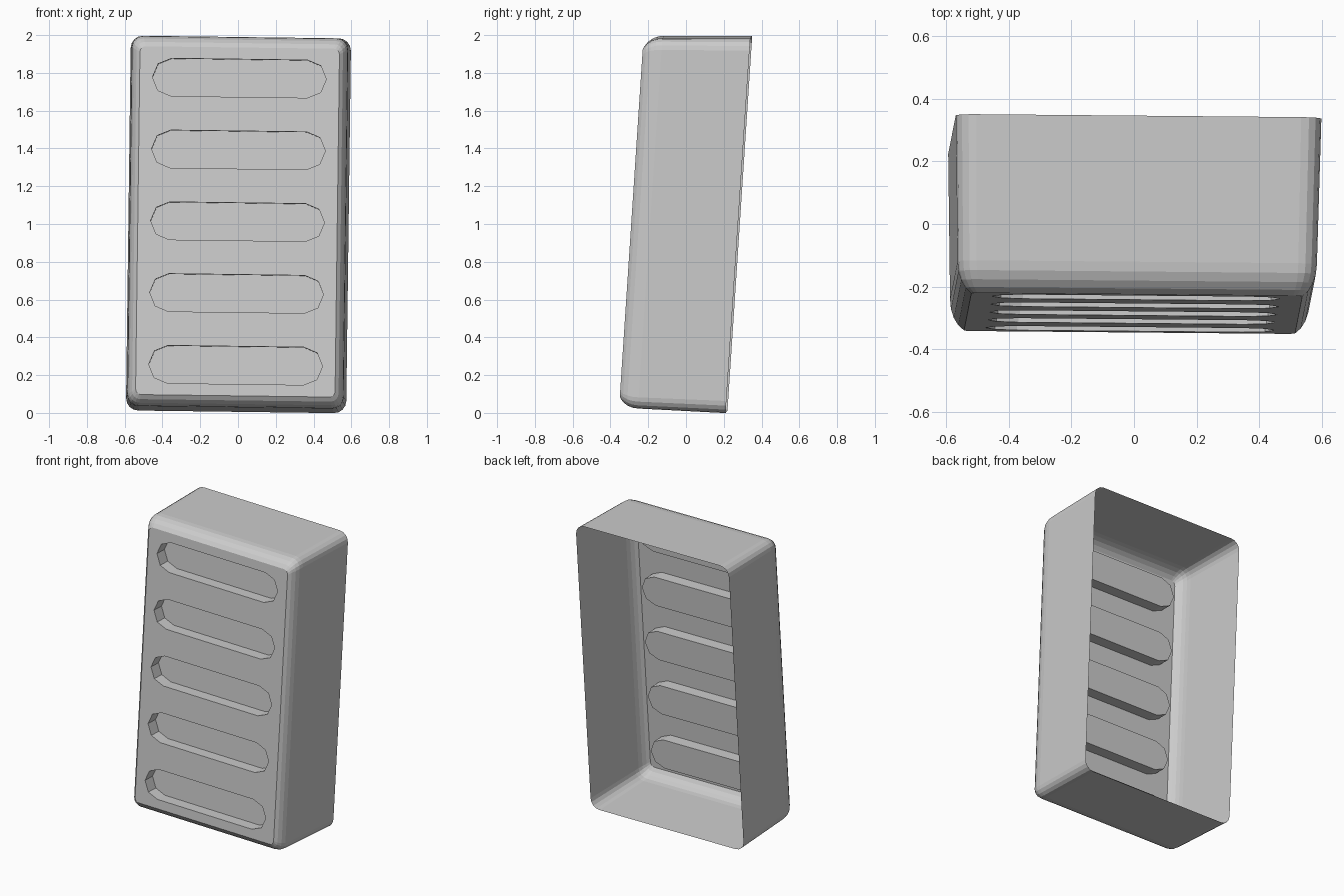
import bpy, bmesh, math
from mathutils import Matrix, Vector

cube = bpy.data.objects.get("Cube")
if cube:
    bpy.data.objects.remove(cube, do_unlink=True)

# Material
grey = bpy.data.materials.new("light_grey")
grey.use_nodes = True
grey.diffuse_color = (0.6, 0.6, 0.6, 1)
grey.node_tree.nodes["Principled BSDF"].inputs["Base Color"].default_value = (0.6, 0.6, 0.6, 1)

FRONT, REAR = -0.285, 0.28
BEVEL_DEPTH, BEVEL_STEPS = 0.1, 4
SLOT_HALF, SLOT_RADIUS, SLOT_DEPTH, SLOT_PITCH = 0.36, 0.1, 0.08, 0.38

bm = bmesh.new()


def outline(half_w, half_h, radius, y, steps):
    """Ring of vertices around a rounded rectangle facing the front."""
    ring = []
    for quarter in range(4):
        sx = 1 if quarter in (0, 3) else -1
        sz = 1 if quarter < 2 else -1
        for i in range(steps + 1):
            a = (quarter + i / steps) * math.pi / 2
            ring.append(bm.verts.new((sx * (half_w - radius) + radius * math.cos(a), y,
                                      sz * (half_h - radius) + radius * math.sin(a))))
    return ring


def bridge(a, b):
    for i in range(len(a)):
        j = (i + 1) % len(a)
        bm.faces.new((a[i], a[j], b[j], b[i]))


def ring_edges(ring):
    return [bm.edges.get((v, ring[i - 1])) or bm.edges.new((v, ring[i - 1]))
            for i, v in enumerate(ring)]


# Drafted side walls and rounded front border, open at the rear
rings = [outline(0.583, 0.992, 0.065, REAR, 4)]
t_end = math.radians(65)
for i in range(BEVEL_STEPS + 1):
    t = t_end * i / BEVEL_STEPS
    k = (1 - math.cos(t)) / (1 - math.cos(t_end))
    y = FRONT + BEVEL_DEPTH * (1 - math.sin(t) / math.sin(t_end))
    rings.append(outline(0.573 - 0.045 * k, 0.98 - 0.058 * k, 0.06 - 0.03 * k, y, 4))
for a, b in zip(rings, rings[1:]):
    bridge(a, b)
panel_edges = ring_edges(rings[-1])


# Recessed slots with faceted round ends
def slot_ring(z, y):
    ring = []
    for side in (1, -1):
        for i in range(5):
            a = math.pi * (i / 4 - 0.5)
            ring.append(bm.verts.new((side * (SLOT_HALF + SLOT_RADIUS * math.cos(a)), y,
                                      z + side * SLOT_RADIUS * math.sin(a))))
    return ring


for n in range(-2, 3):
    mouth = slot_ring(n * SLOT_PITCH, FRONT)
    floor = slot_ring(n * SLOT_PITCH, FRONT + SLOT_DEPTH)
    bridge(mouth, floor)
    bm.faces.new(floor)
    panel_edges += ring_edges(mouth)

# Front panel around the slots
bmesh.ops.triangle_fill(bm, edges=panel_edges, use_beauty=True, normal=Vector((0, -1, 0)))
bmesh.ops.dissolve_limit(bm, angle_limit=0.001, verts=[],
                         edges=[e for e in bm.edges if len(e.link_faces) == 2
                                and all(abs(v.co.y - FRONT) < 1e-5 for v in e.verts)])
bmesh.ops.recalc_face_normals(bm, faces=bm.faces)

# Slight lean of the whole housing
lean = Matrix(((1, 0.009, 0.013, 0),
               (-0.009, 1, 0.066, 0),
               (-0.013, -0.026, 1, 1.005),
               (0, 0, 0, 1)))
bm.transform(lean)

mesh = bpy.data.meshes.new("slotted_cover")
bm.to_mesh(mesh)
bm.free()
mesh.materials.append(grey)
cover = bpy.data.objects.new("slotted_cover", mesh)
bpy.context.collection.objects.link(cover)
